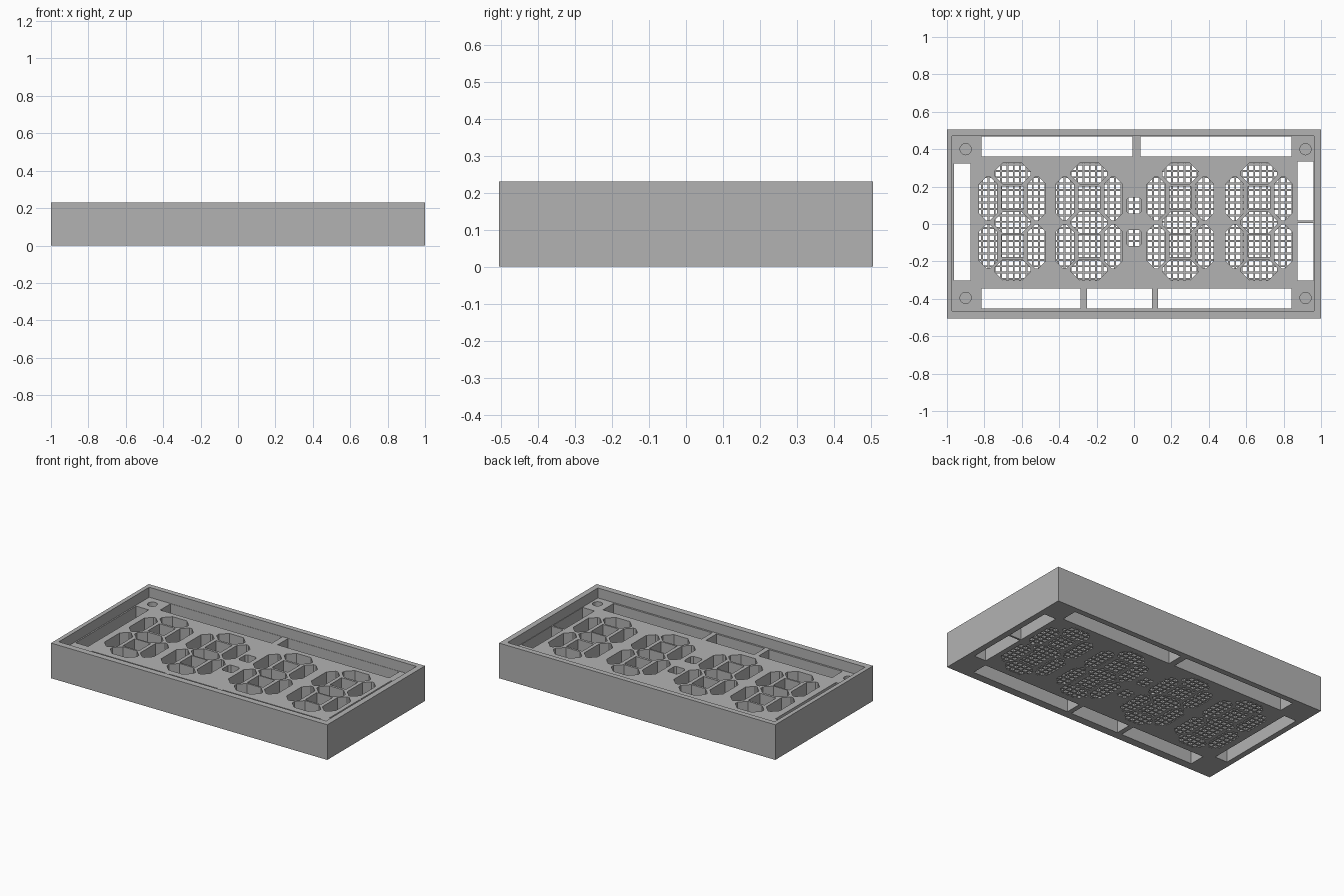
import bpy, bmesh, math
from mathutils import Matrix, Vector

if "Cube" in bpy.data.objects:
    bpy.data.objects.remove(bpy.data.objects["Cube"], do_unlink=True)

HEIGHT, DECK = 0.23, 0.165

grey = bpy.data.materials.new("plain_grey")
grey.use_nodes = True
colour = (0.45, 0.45, 0.45, 1)
grey.diffuse_color = colour
grey.node_tree.nodes["Principled BSDF"].inputs["Base Color"].default_value = colour


def prism(bm, pts, z0, z1):
    """Upright solid from a counter-clockwise outline."""
    low = [bm.verts.new((x, y, z0)) for x, y in pts]
    high = [bm.verts.new((x, y, z1)) for x, y in pts]
    bm.faces.new(low[::-1])
    bm.faces.new(high)
    n = len(pts)
    for i in range(n):
        j = (i + 1) % n
        bm.faces.new((low[i], low[j], high[j], high[i]))


def rect(x0, x1, y0, y1):
    return [(x0, y0), (x1, y0), (x1, y1), (x0, y1)]


def octagon(x, y, w, h, c):
    """Rectangle of half size w, h with its corners cut by c."""
    return [(x - w + c, y - h), (x + w - c, y - h), (x + w, y - h + c), (x + w, y + h - c),
            (x + w - c, y + h), (x - w + c, y + h), (x - w, y + h - c), (x - w, y - h + c)]


def circle(x, y, r, n=24):
    return [(x + r * math.cos(i * math.tau / n), y + r * math.sin(i * math.tau / n)) for i in range(n)]


def make(name, bm):
    bmesh.ops.recalc_face_normals(bm, faces=bm.faces)
    mesh = bpy.data.meshes.new(name)
    bm.to_mesh(mesh)
    bm.free()
    mesh.materials.append(grey)
    ob = bpy.data.objects.new(name, mesh)
    bpy.context.collection.objects.link(ob)
    return ob


def solids(name, parts):
    bm = bmesh.new()
    for pts, z0, z1 in parts:
        prism(bm, pts, z0, z1)
    return make(name, bm)


def apply(ob, kind, **settings):
    mod = ob.modifiers.new(kind.lower(), kind)
    for key, value in settings.items():
        setattr(mod, key, value)
    bpy.context.view_layer.objects.active = ob
    bpy.ops.object.modifier_apply(modifier=mod.name)


def boolean(ob, cutter, operation):
    apply(ob, "BOOLEAN", operation=operation, solver="EXACT", object=cutter)


# Outer case block and the shallow recess above the deck
case = solids("display_case", [(rect(-1, 1, -0.505, 0.505), 0, HEIGHT)])
recess = solids("recess_cutter", [(rect(-0.972, 0.963, -0.464, 0.47), DECK, HEIGHT + 0.1)])

# Slots around the edge, parted by ribs, and blind screw holes in the corners
slots = [rect(x0, x1, 0.36, 0.468) for x0, x1 in ((-0.815, -0.007), (0.035, 0.842))]
slots += [rect(x0, x1, -0.452, -0.345) for x0, x1 in ((-0.815, -0.285), (-0.252, 0.097), (0.128, 0.842))]
slots += [rect(-0.963, -0.873, -0.303, 0.323)]
slots += [rect(0.875, 0.96, y0, y1) for y0, y1 in ((-0.303, 0.006), (0.018, 0.333))]
openings = [(pts, -0.1, 0.2) for pts in slots]
openings += [(circle(x, y, 0.03), 0.06, 0.2) for x in (-0.9, 0.917) for y in (-0.395, 0.4)]
opening_cutter = solids("opening_cutter", openings)

# Digit wells: three level bars, four upright bars and two inner squares each
wells = []
for x in (-0.65, -0.24, 0.248, 0.668):
    wells += [octagon(x, y, 0.096, 0.056, 0.045) for y in (-0.245, 0.008, 0.27)]
    wells += [octagon(x + dx, y, 0.048, 0.118, 0.04) for dx in (-0.13, 0.13) for y in (-0.12, 0.136)]
    wells += [rect(x - 0.058, x + 0.058, y - 0.06, y + 0.06) for y in (-0.117, 0.14)]
# Two separator dots in the middle
wells += [octagon(0, y, 0.04, 0.043, 0.012) for y in (-0.075, 0.1)]
well_cutter = solids("well_cutter", [(pts, -0.1, 0.2) for pts in wells])

for cutter in (recess, opening_cutter, well_cutter):
    boolean(case, cutter, "DIFFERENCE")

# Fine grille closing the bottom of every well
bm = bmesh.new()
bmesh.ops.create_grid(bm, x_segments=52, y_segments=20, size=1,
                      matrix=Matrix.Translation((0, 0.012, 0)) @ Matrix.Diagonal((0.88, 0.34, 1, 1)))
cells = bm.faces[:]
bmesh.ops.inset_individual(bm, faces=cells, thickness=0.005, use_even_offset=True)
bmesh.ops.delete(bm, geom=cells, context="FACES")
for face in bm.faces:
    face.normal_update()
    if face.normal.z < 0:
        face.normal_flip()
mesh_bars = bmesh.ops.recalc_face_normals
grille = make("light_grille", bm)
apply(grille, "SOLIDIFY", thickness=0.016, offset=1)
low = min(v.co.z for v in grille.data.vertices)
grille.data.transform(Matrix.Translation(Vector((0, 0, -low))))
boolean(grille, well_cutter, "INTERSECT")

for cutter in (recess, opening_cutter, well_cutter):
    bpy.data.objects.remove(cutter, do_unlink=True)
